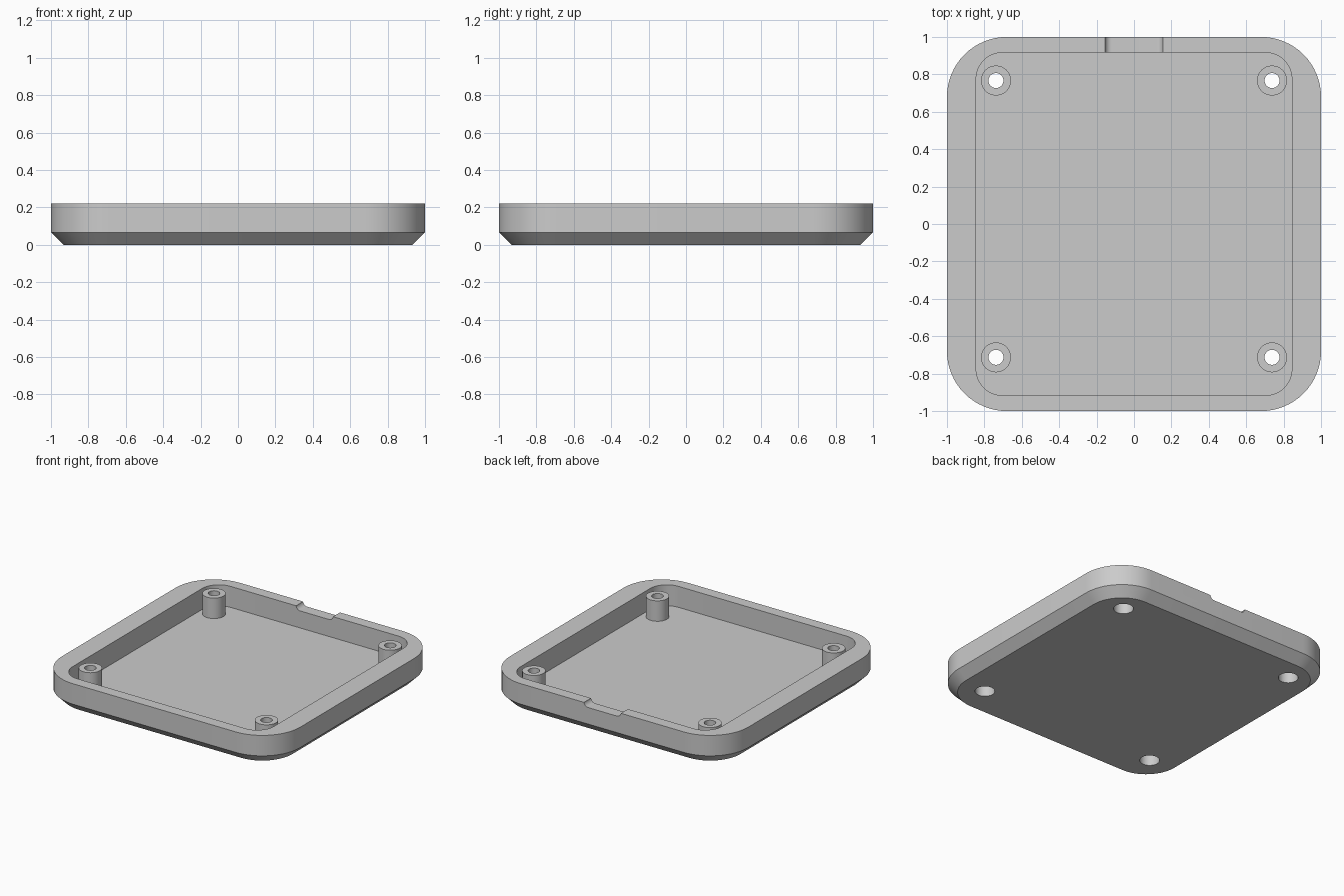
import bpy, bmesh, math

cube = bpy.data.objects.get("Cube")
if cube:
    bpy.data.objects.remove(cube, do_unlink=True)

grey = bpy.data.materials.new("plain grey")
grey.use_nodes = True
grey.diffuse_color = (0.6, 0.6, 0.6, 1)
grey.node_tree.nodes["Principled BSDF"].inputs["Base Color"].default_value = (0.6, 0.6, 0.6, 1)

HEIGHT, CHAMFER, FLOOR = 0.222, 0.067, 0.063


def rounded(hx, hy, r, seg=16):
    """Outline of a rectangle with rounded corners, counter-clockwise."""
    pts = []
    for i, (sx, sy) in enumerate([(1, 1), (-1, 1), (-1, -1), (1, -1)]):
        for k in range(seg + 1):
            a = math.pi / 2 * (i + k / seg)
            pts.append((sx * (hx - r) + r * math.cos(a), sy * (hy - r) + r * math.sin(a)))
    return pts


def circle(cx, cy, r, n=48):
    return [(cx + r * math.cos(2 * math.pi * k / n), cy + r * math.sin(2 * math.pi * k / n))
            for k in range(n)]


def loft(name, sections, place=lambda x, y, z: (x, y, z)):
    """Closed solid through a stack of (outline, height) sections."""
    bm = bmesh.new()
    rings = [[bm.verts.new(place(x, y, z)) for x, y in outline] for outline, z in sections]
    for low, high in zip(rings, rings[1:]):
        for i in range(len(low)):
            j = (i + 1) % len(low)
            bm.faces.new((low[i], low[j], high[j], high[i]))
    bm.faces.new(rings[0][::-1])
    bm.faces.new(rings[-1])
    bmesh.ops.recalc_face_normals(bm, faces=bm.faces)
    mesh = bpy.data.meshes.new(name)
    bm.to_mesh(mesh)
    bm.free()
    mesh.materials.append(grey)
    ob = bpy.data.objects.new(name, mesh)
    bpy.context.collection.objects.link(ob)
    return ob


def combine(target, tool, operation):
    """Apply a boolean and remove the tool."""
    bpy.context.view_layer.objects.active = target
    mod = target.modifiers.new("bool", 'BOOLEAN')
    mod.operation, mod.object, mod.solver = operation, tool, 'EXACT'
    bpy.ops.object.modifier_apply(modifier=mod.name)
    bpy.data.objects.remove(tool, do_unlink=True)


# Tray body with chamfered underside
inset = 1 - CHAMFER
tray = loft("tray", [(rounded(inset, inset, 0.32 - CHAMFER), 0),
                     (rounded(1, 1, 0.32), CHAMFER),
                     (rounded(1, 1, 0.32), HEIGHT)])

# Inner pocket
pocket = rounded(0.844, 0.916, 0.14)
combine(tray, loft("pocket_cutter", [(pocket, FLOOR), (pocket, 0.4)]), 'DIFFERENCE')

# Screw posts with through holes, widened from below
for x in (-0.738, 0.738):
    for y in (-0.713, 0.767):
        post, bore, head = (circle(x, y, r) for r in (0.08, 0.04, 0.068))
        combine(tray, loft("post", [(post, 0.03), (post, HEIGHT - 0.004)]), 'UNION')
        combine(tray, loft("bore_cutter", [(bore, -0.1), (bore, 0.4)]), 'DIFFERENCE')
        combine(tray, loft("head_cutter", [(head, -0.1), (head, 0.1)]), 'DIFFERENCE')

# Shallow rounded cable notch in the back rim
slot = rounded(0.155, 0.1, 0.035)
notch = loft("notch_cutter", [(slot, 0.88), (slot, 1.1)],
             place=lambda x, y, z: (x, z, y + HEIGHT + 0.07))
combine(tray, notch, 'DIFFERENCE')

# Smooth curved walls, keep edges crisp
bpy.ops.object.select_all(action='DESELECT')
tray.select_set(True)
bpy.context.view_layer.objects.active = tray
bpy.ops.object.shade_smooth_by_angle(angle=math.radians(30))
